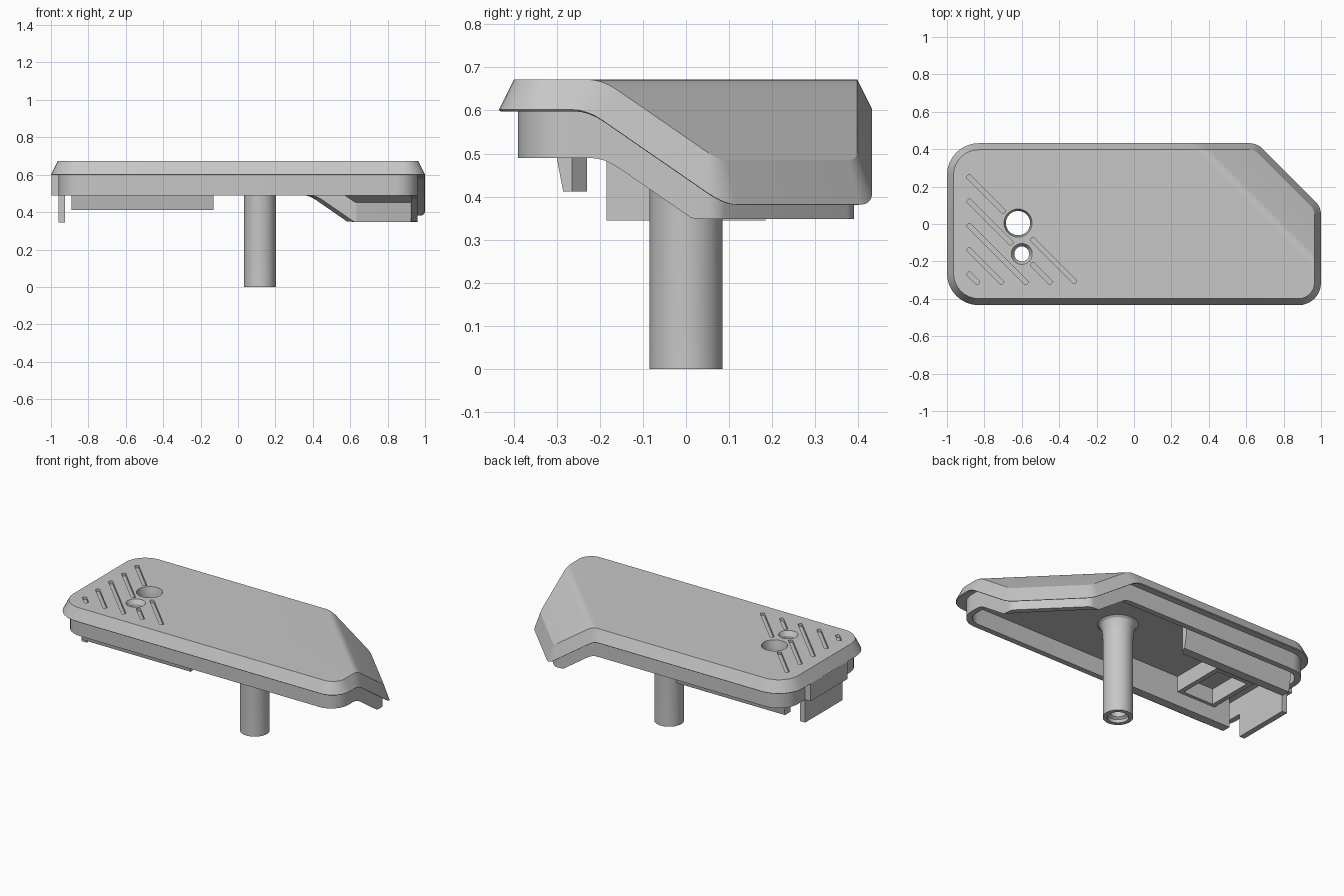
import bpy, bmesh, math
from mathutils import Vector

cube = bpy.data.objects.get("Cube")
if cube:
    bpy.data.objects.remove(cube, do_unlink=True)

COLOUR = (0.57, 0.57, 0.57, 1)
grey = bpy.data.materials.new("light grey")
grey.use_nodes = True
grey.diffuse_color = COLOUR
grey.node_tree.nodes["Principled BSDF"].inputs["Base Color"].default_value = COLOUR

FOLD, BLEND, SLOPE = 0.77, 0.035, 0.69     # diagonal fold, measured along x + y
CEILING = 0.6


def rounded(corners, radii, inset=0.0, n=8):
    """Rounded counter-clockwise polygon, shrunk by inset."""
    pts, count = [Vector(c) for c in corners], len(corners)
    out = []
    for i in range(count):
        d0 = (pts[i] - pts[i - 1]).normalized()
        d1 = (pts[(i + 1) % count] - pts[i]).normalized()
        n0, n1 = Vector((-d0.y, d0.x)), Vector((-d1.y, d1.x))
        r = max(radii[i], inset + 0.006)
        centre = pts[i] + (n0 + n1) * (r / (1 + n0.dot(n1)))
        a0, turn = math.atan2(-n0.y, -n0.x), d0.angle_signed(d1) * -1
        for k in range(n + 1):
            a = a0 + turn * k / n
            out.append(centre + Vector((math.cos(a), math.sin(a))) * (r - inset))
    return out


def circle(x, y, r, n=40):
    return [Vector((x + r * math.cos(math.tau * k / n), y + r * math.sin(math.tau * k / n)))
            for k in range(n)]


def rect(x0, x1, y0, y1):
    return [Vector(p) for p in ((x0, y0), (x1, y0), (x1, y1), (x0, y1))]


def drop(s):
    t = s - FOLD
    if t <= -BLEND:
        return 0.0
    return SLOPE * (t if t >= BLEND else (t + BLEND) ** 2 / (4 * BLEND))


def loft(name, layers, ring=False, cuts=(), floor=None):
    """Join (outline, z) layers; capped, or closed into a ring; optionally folded."""
    bm = bmesh.new()
    loops = [[bm.verts.new((p.x, p.y, z)) for p in pts] for pts, z in layers]
    pairs = list(zip(loops, loops[1:]))
    if ring:
        pairs.append((loops[-1], loops[0]))
    else:
        bm.faces.new(loops[0])
        bm.faces.new(loops[-1])
    for a, b in pairs:
        for i in range(len(a)):
            j = (i + 1) % len(a)
            bm.faces.new((a[i], a[j], b[j], b[i]))
    for s in cuts:
        bmesh.ops.bisect_plane(bm, geom=bm.verts[:] + bm.edges[:] + bm.faces[:],
                               plane_co=(s, 0, 0), plane_no=(1, 1, 0))
    if cuts:
        for v in bm.verts:
            v.co.z -= drop(v.co.x + v.co.y)
            if floor is not None:
                v.co.z = max(v.co.z, floor)
    bmesh.ops.recalc_face_normals(bm, faces=bm.faces)
    mesh = bpy.data.meshes.new(name)
    bm.to_mesh(mesh)
    bm.free()
    mesh.materials.append(grey)
    ob = bpy.data.objects.new(name, mesh)
    bpy.context.collection.objects.link(ob)
    return ob


def activate(ob):
    bpy.ops.object.select_all(action="DESELECT")
    ob.select_set(True)
    bpy.context.view_layer.objects.active = ob


def smooth(ob):
    activate(ob)
    bpy.ops.object.shade_smooth_by_angle(angle=math.radians(25))


def carve(ob, cutter):
    activate(ob)
    mod = ob.modifiers.new("cut", "BOOLEAN")
    mod.operation, mod.solver, mod.object = "DIFFERENCE", "EXACT", cutter
    bpy.ops.object.modifier_apply(modifier=mod.name)
    bpy.data.objects.remove(cutter, do_unlink=True)


folds = [FOLD + BLEND * k / 2 for k in range(-2, 3)]

# Lid: thick bevelled plate with one clipped, folded corner
plan = [(-1, -0.434), (1, -0.434), (1, 0.09), (0.658, 0.432), (-1, 0.432)]
radii = [0.17, 0.12, 0.1, 0.1, 0.17]
lid = loft("lid", [(rounded(plan, radii, i), z) for i, z in
                   ((0.004, CEILING - 0.002), (0, CEILING + 0.002), (0.035, 0.672))],
           cuts=folds)

# Finger holes with countersunk rims
for x, y, r, rim in ((-0.62, 0.005, 0.065, 0.075), (-0.6, -0.16, 0.04, 0.056)):
    carve(lid, loft("hole_cutter", [(circle(x, y, q), z) for q, z in
                                    ((r, 0.5), (r, 0.645), (rim, 0.671), (rim, 0.7))]))

# Diagonal grooves
for x, y, length in ((-0.88, 0.25, 0.18), (-0.88, 0.12, 0.22), (-0.88, -0.01, 0.3),
                     (-0.88, -0.14, 0.17), (-0.88, -0.27, 0.04),
                     (-0.54, -0.085, 0.22), (-0.54, -0.22, 0.09)):
    a, b = Vector((x, y)), Vector((x + length, y - length))
    along = (b - a).normalized() * 0.012
    side = Vector((-along.y, along.x))
    slot = rounded([a - along - side, b + along - side, b + along + side, a - along + side],
                   [0.007] * 4, n=4)
    carve(lid, loft("groove_cutter", [(slot, 0.655), (slot, 0.7)]))
smooth(lid)

# Skirt wall under the lid, levelled off below the folded corner
skirt_plan = [(-0.96, -0.39), (0.96, -0.39), (0.96, 0.073), (0.643, 0.39), (-0.96, 0.39)]
skirt_radii = [0.13, 0.12, 0.06, 0.06, 0.13]
outer, inner = (rounded(skirt_plan, skirt_radii, i) for i in (0, 0.035))
skirt = loft("skirt_wall", [(outer, 0.49), (outer, 0.602), (inner, 0.602), (inner, 0.49)],
             ring=True, cuts=folds + [FOLD + 0.14 / SLOPE], floor=0.348)
smooth(skirt)

# Hollow post with a small fillet where it meets the lid
post = loft("post", [(circle(0.117, 0, r), z) for r, z in
                     ((0.045, 0.16), (0.045, 0.03), (0.06, 0.02), (0.06, 0), (0.085, 0),
                      (0.085, 0.5), (0.09, 0.56), (0.102, 0.588), (0.12, 0.602))])
smooth(post)

# Pair of tapered rails with angled inner ends
for name, m in (("front_rail", -1), ("back_rail", 1)):
    def section(edge):
        return [Vector((x, y * m)) for x, y in
                ((-0.89, 0.23), (-0.165, 0.23), (-0.13, 0.265), (-0.13, edge), (-0.89, edge))]
    loft(name, [(section(0.285), 0.412), (section(0.3), 0.49), (section(0.3), 0.602)])

# End tab, and the plate set on the end of the skirt above it
tab = rect(-0.96, -0.925, -0.185, 0.185)
loft("end_tab", [(tab, 0.345), (tab, 0.602)])
plate = rect(-0.998, -0.95, -0.185, 0.185)
loft("end_plate", [(plate, 0.49), (plate, 0.602)])

# Frame around the holes
frame_out, frame_in = rect(-0.78, -0.51, -0.235, 0.11), rect(-0.75, -0.54, -0.21, 0.085)
loft("hole_frame", [(frame_out, 0.5), (frame_out, 0.602), (frame_in, 0.602), (frame_in, 0.5)],
     ring=True)
